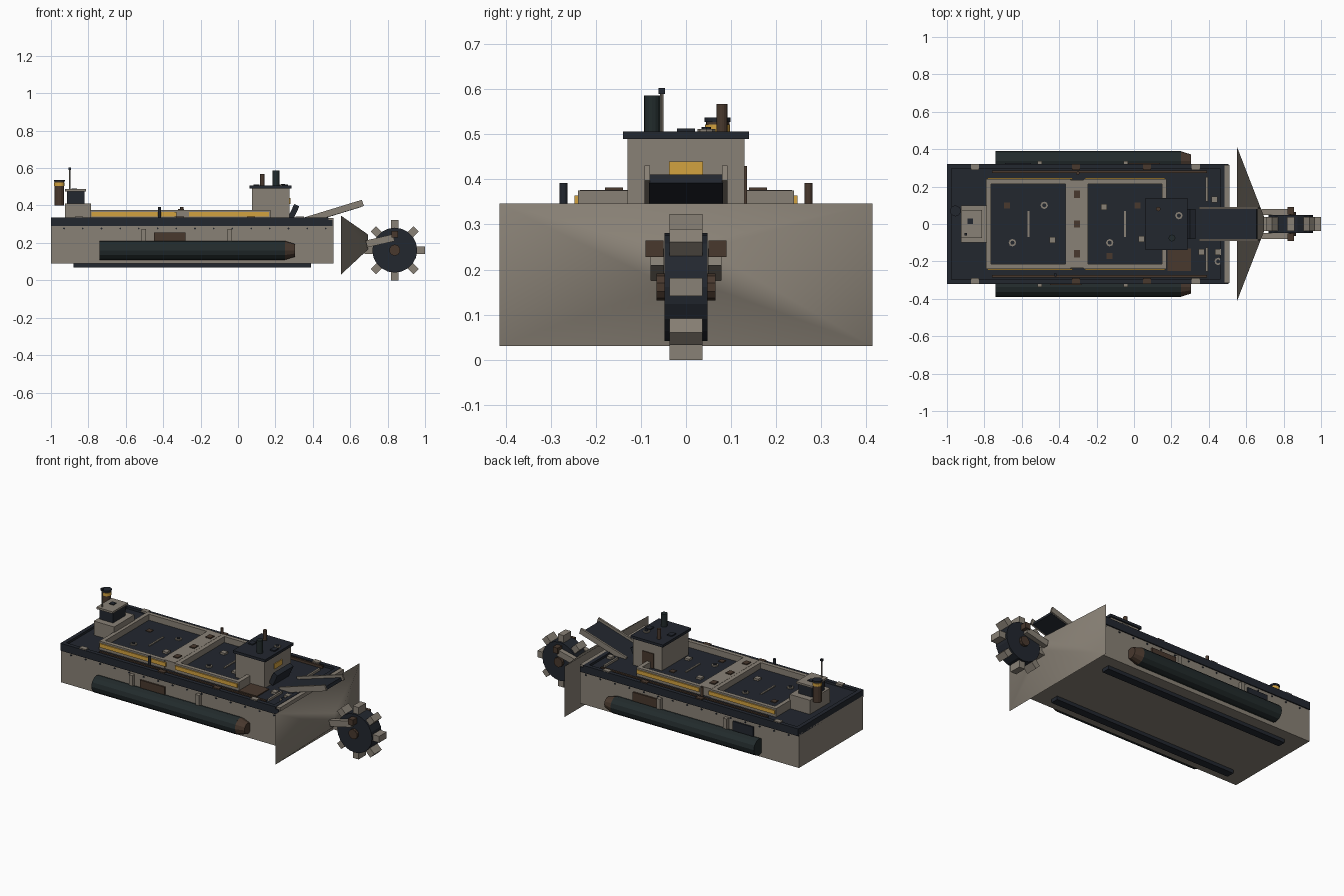
import bpy, bmesh, math
from mathutils import Matrix, Vector

def mat(name, c):
    m = bpy.data.materials.new(name)
    m.diffuse_color = (*c, 1)
    return m

LIGHT = mat("grey_paint", (0.25, 0.22, 0.18))
DARK = mat("dark_steel", (0.016, 0.02, 0.028))
GREEN = mat("dark_green", (0.016, 0.024, 0.025))
BROWN = mat("rust", (0.065, 0.04, 0.027))
YELLOW = mat("yellow", (0.65, 0.36, 0.05))

def finish(name, bm, m, smooth=False):
    me = bpy.data.meshes.new(name)
    bmesh.ops.recalc_face_normals(bm, faces=bm.faces)
    bm.to_mesh(me)
    bm.free()
    me.materials.append(m)
    ob = bpy.data.objects.new(name, me)
    bpy.context.collection.objects.link(ob)
    if smooth:
        for p in me.polygons:
            p.use_smooth = True
    return ob

def box(name, x0, x1, y0, y1, z0, z1, m, tilt=0):
    """Box by extents, optionally tilted about its own y axis (nose up)."""
    bm = bmesh.new()
    c = Vector((x0 + x1, y0 + y1, z0 + z1)) / 2
    bmesh.ops.create_cube(bm, size=1, matrix=Matrix.Translation(c)
        @ Matrix.Rotation(math.radians(-tilt), 4, 'Y')
        @ Matrix.Diagonal((x1 - x0, y1 - y0, z1 - z0, 1)))
    return finish(name, bm, m)

def cyl(name, c, r, length, m, axis='Z', r2=None, n=16):
    bm = bmesh.new()
    rot = {'Z': Matrix(), 'X': Matrix.Rotation(math.pi / 2, 4, 'Y'),
           'Y': Matrix.Rotation(-math.pi / 2, 4, 'X')}[axis]
    bmesh.ops.create_cone(bm, cap_ends=True, segments=n, radius1=r,
        radius2=r if r2 is None else r2, depth=length, matrix=Matrix.Translation(c) @ rot)
    return finish(name, bm, m)

def frame(name, x0, x1, y, z0, z1, w, m):
    """Rectangular open frame symmetric in y."""
    for s in (-1, 1):
        a, b = sorted((s * y, s * (y - w)))
        box(name + "_side", x0, x1, a, b, z0, z1, m)
    for a in (x0, x1 - w):
        box(name + "_end", a, a + w, -y + w, y - w, z0, z1, m)

# Hull, deck and bulwark
box("hull", -1, 0.51, -0.315, 0.315, 0.09, 0.30, LIGHT)
box("deck", -1, 0.505, -0.322, 0.322, 0.29, 0.322, DARK)
frame("bulwark", -1, 0.485, 0.322, 0.32, 0.336, 0.025, DARK)
box("bow_sill", 0.482, 0.51, -0.315, 0.315, 0.30, 0.334, LIGHT)

# Sides: float tubes, skids, brackets, rivets, rails
for s in (-1, 1):
    cyl("float_tube", (-0.245, s * 0.338, 0.16), 0.051, 0.99, GREEN, 'X', n=12)
    cyl("float_nose", (0.277, s * 0.338, 0.16), 0.051, 0.055, BROWN, 'X', 0.034, n=12)
    box("keel_skid", -0.88, 0.39, s * 0.22 - 0.025, s * 0.22 + 0.025, 0.068, 0.095, DARK)
    for x in (-0.505, -0.045):
        box("tube_bracket", x - 0.012, x + 0.012, s * 0.325 - 0.013, s * 0.325 + 0.013, 0.2, 0.275, LIGHT)
    for i in range(15):
        cyl("rivet", (-0.93 + i * 0.1, s * 0.316, 0.277), 0.005, 0.008, DARK, 'Y', n=6)
    box("deck_pipe", -0.76, 0.39, s * 0.28 - 0.006, s * 0.28 + 0.006, 0.32, 0.337, BROWN)
    for x in (-0.85, -0.31, 0.07, 0.33):
        box("bollard", x - 0.022, x + 0.022, s * 0.305 - 0.015, s * 0.305 + 0.015, 0.33, 0.342,
            BROWN if x in (-0.31, 0.07) else LIGHT)
box("side_hatch_front", -0.45, -0.28, -0.325, -0.31, 0.205, 0.255, BROWN)
box("side_hatch_back", -0.03, 0.14, 0.31, 0.325, 0.205, 0.262, BROWN)
box("side_grille_back", -0.69, -0.55, 0.31, 0.325, 0.20, 0.265, DARK)
cyl("deck_post", (-0.42, -0.272, 0.357), 0.009, 0.07, DARK)
cyl("deck_post", (-0.30, 0.272, 0.357), 0.009, 0.07, BROWN)

# Cargo holds with coamings and yellow stripes
for x0, x1 in ((-0.79, -0.34), (-0.27, 0.175)):
    frame("hold_coaming", x0, x1, 0.24, 0.32, 0.375, 0.025, LIGHT)
    box("hold_cover", x0 + 0.02, x1 - 0.02, -0.22, 0.22, 0.32, 0.338, DARK)
    mid = (x0 + x1) / 2
    box("hold_bar", mid - 0.005, mid + 0.005, -0.07, 0.07, 0.336, 0.344, LIGHT)
    for s in (-1, 1):
        box("yellow_stripe", x0 + 0.008, x1 - 0.008 + (0.02 if x0 < -0.5 else 0),
            s * 0.242 - 0.005, s * 0.242 + 0.005, 0.34, 0.364, YELLOW)
box("hold_bridge", -0.34, -0.27, -0.235, 0.235, 0.32, 0.376, LIGHT)
for y in (-0.16, 0, 0.16):
    box("bridge_pad", -0.322, -0.288, y - 0.02, y + 0.02, 0.374, 0.382, BROWN)

# Small deck fittings
for x, y, z in ((-0.48, 0.1, 0.338), (-0.65, -0.1, 0.338), (-0.13, -0.1, 0.338),
                (0.24, 0.045, 0.505), (0.45, -0.2, 0.323)):
    cyl("vent_base", (x, y, z + 0.003), 0.02, 0.008, LIGHT, n=8)
    cyl("vent_cap", (x, y, z + 0.006), 0.011, 0.01, DARK, n=8)
for x, y, z in ((-0.435, -0.085, 0.338), (-0.16, 0.09, 0.338), (0.04, -0.08, 0.338),
                (0.36, -0.15, 0.325), (0.43, 0.13, 0.325), (0.45, -0.15, 0.325)):
    box("deck_box", x - 0.016, x + 0.016, y - 0.016, y + 0.016, z - 0.004, z + 0.012, LIGHT)
for x, y in ((-0.68, 0.1), (-0.13, -0.17), (0.02, 0.1)):
    box("rust_plate", x - 0.016, x + 0.016, y - 0.016, y + 0.016, 0.334, 0.342, BROWN)
box("rust_deck_plate", 0.18, 0.305, -0.25, -0.13, 0.318, 0.328, BROWN)
for y in (-0.19, 0.185):
    box("bow_rail", 0.383, 0.395, y - 0.065, y + 0.065, 0.32, 0.335, LIGHT)

# Wheelhouse
box("wheelhouse", 0.075, 0.275, -0.13, 0.13, 0.32, 0.492, LIGHT)
box("wheelhouse_roof", 0.062, 0.285, -0.14, 0.14, 0.49, 0.506, DARK)
box("wheelhouse_window", 0.27, 0.28, -0.038, 0.038, 0.408, 0.44, YELLOW)
box("wheelhouse_door", 0.13, 0.21, 0.125, 0.135, 0.335, 0.43, BROWN)
box("winch_block", 0.283, 0.313, -0.08, 0.08, 0.328, 0.405, DARK, tilt=-25)
cyl("exhaust", (0.203, -0.075, 0.545), 0.018, 0.082, GREEN)
cyl("small_exhaust", (0.13, 0.08, 0.535), 0.012, 0.064, BROWN)
for x in (0.1, 0.25):
    box("roof_hatch", x - 0.016, x + 0.016, -0.02, 0.02, 0.504, 0.513, DARK)

# Stern house, mast and funnel
box("stern_house", -0.925, -0.785, -0.1, 0.1, 0.32, 0.41, LIGHT)
box("stern_cabin", -0.913, -0.82, -0.06, 0.06, 0.405, 0.477, DARK)
box("stern_cabin_roof", -0.925, -0.813, -0.075, 0.075, 0.475, 0.487, LIGHT)
box("roof_plate", -0.89, -0.86, 0.0, 0.03, 0.484, 0.492, DARK)
cyl("mast", (-0.9, -0.054, 0.54), 0.004, 0.11, LIGHT, n=8)
box("mast_lamp", -0.907, -0.893, -0.061, -0.047, 0.59, 0.603, DARK)
cyl("funnel", (-0.955, 0.07, 0.468), 0.026, 0.135, BROWN)
cyl("funnel_band", (-0.955, 0.07, 0.513), 0.028, 0.018, YELLOW)
cyl("funnel_top", (-0.955, 0.07, 0.532), 0.029, 0.01, DARK)

# Bow ramp
box("ramp", 0.345, 0.665, -0.082, 0.082, 0.345, 0.365, DARK, tilt=17)
for s in (-1, 1):
    box("ramp_rail", 0.345, 0.675, s * 0.086 - 0.006, s * 0.086 + 0.006, 0.348, 0.383, LIGHT, tilt=17)

# Flared bow shield
bm = bmesh.new()
rings = []
for x, y, z0, z1 in ((0.55, 0.414, 0.03, 0.346), (0.695, 0.04, 0.165, 0.245)):
    rings.append([bm.verts.new((x, a, b)) for a, b in ((-y, z0), (y, z0), (y, z1), (-y, z1))])
for r in rings:
    bm.faces.new(r)
for i in range(4):
    j = (i + 1) % 4
    bm.faces.new((rings[0][i], rings[0][j], rings[1][j], rings[1][i]))
shield = finish("bow_shield", bm, LIGHT, True)
shield.data.polygons[0].use_smooth = False

# Digging wheel with teeth, hub and arms
WX, WZ = 0.838, 0.161
cyl("digging_wheel", (WX, 0, WZ), 0.12, 0.096, DARK, 'Y', n=20)
cyl("wheel_hub", (WX, 0, WZ), 0.03, 0.13, BROWN, 'Y', n=10)
for i in range(8):
    a = i * 45
    c, s = math.cos(math.radians(a)), math.sin(math.radians(a))
    x, z = WX + 0.138 * c, WZ + 0.138 * s
    box("wheel_tooth", x - 0.024, x + 0.024, -0.037, 0.037, z - 0.02, z + 0.02, LIGHT, tilt=a)
for s in (-1, 1):
    box("wheel_arm", 0.685, 0.835, s * 0.064 - 0.015, s * 0.064 + 0.015, 0.192, 0.23, LIGHT, tilt=13)
    box("arm_cap", 0.822, 0.856, s * 0.07 - 0.02, s * 0.07 + 0.02, 0.228, 0.264, BROWN)
